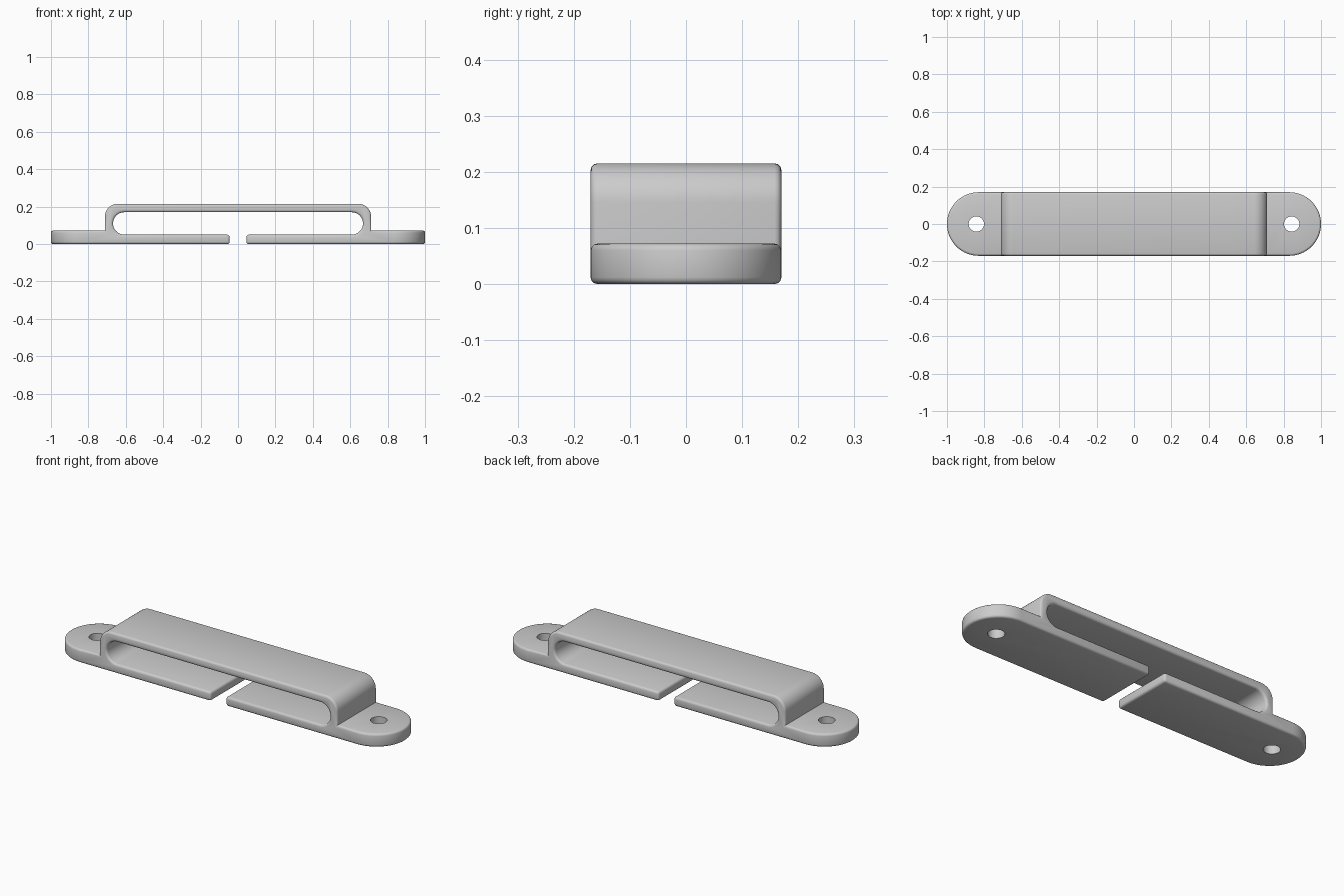
import bpy, bmesh, math

if "Cube" in bpy.data.objects:
    bpy.data.objects.remove(bpy.data.objects["Cube"])

HALF_W = 0.17      # half depth of the strap
EDGE = 0.012       # edge rounding

grey = bpy.data.materials.new("plain grey")
grey.diffuse_color = (0.6, 0.6, 0.6, 1)
grey.use_nodes = True
grey.node_tree.nodes["Principled BSDF"].inputs["Base Color"].default_value = grey.diffuse_color


def arc(cx, cy, r, a0, a1, n):
    return [(cx + r * math.cos(math.radians(a0 + (a1 - a0) * i / n)),
             cy + r * math.sin(math.radians(a0 + (a1 - a0) * i / n)))
            for i in range(n + 1)]


def prism(name, outline, place, offset):
    """Extrude a closed 2D outline; place maps 2D points to 3D."""
    bm = bmesh.new()
    face = bm.faces.new([bm.verts.new(place(p)) for p in outline])
    ext = bmesh.ops.extrude_face_region(bm, geom=[face])
    verts = [v for v in ext["geom"] if isinstance(v, bmesh.types.BMVert)]
    bmesh.ops.translate(bm, verts=verts, vec=offset)
    bmesh.ops.recalc_face_normals(bm, faces=bm.faces)
    mesh = bpy.data.meshes.new(name)
    bm.to_mesh(mesh)
    bm.free()
    mesh.materials.append(grey)
    obj = bpy.data.objects.new(name, mesh)
    bpy.context.collection.objects.link(obj)
    return obj


def boolean(obj, cutter, operation):
    mod = obj.modifiers.new(operation.lower(), 'BOOLEAN')
    mod.operation, mod.solver, mod.object = operation, 'EXACT', cutter
    bpy.context.view_layer.objects.active = obj
    bpy.ops.object.modifier_apply(modifier=mod.name)
    bpy.data.objects.remove(cutter, do_unlink=True)


# Side profile: raised bridge, rounded slot, split lower arms, mounting tabs
right = [(0.045, 0.0), (1.1, 0.0), (1.1, 0.072), (0.712, 0.072)]
right += arc(0.642, 0.145, 0.07, 0, 90, 10)
inner = arc(0.608, 0.11, 0.06, 90, -90, 18) + [(0.045, 0.05)]


def mirrored(points):
    return [(-x, z) for x, z in reversed(points)]


profile = right + mirrored(right) + mirrored(inner) + inner
strap = prism("strap_bracket", profile, lambda p: (p[0], -0.25, p[1]), (0, 0.5, 0))

# Trim to the round-ended plan
c = 1 - HALF_W
plan = arc(c, 0, HALF_W, -90, 90, 32) + arc(-c, 0, HALF_W, 90, 270, 32)
boolean(strap, prism("plan_trim", plan, lambda p: (p[0], p[1], -0.1), (0, 0, 0.5)),
        'INTERSECT')

# Round every convex sharp edge
bm = bmesh.new()
bm.from_mesh(strap.data)
bmesh.ops.remove_doubles(bm, verts=bm.verts, dist=1e-5)
sharp = [e for e in bm.edges
         if len(e.link_faces) == 2 and e.calc_face_angle_signed() > math.radians(40)]
bmesh.ops.bevel(bm, geom=sharp, offset=EDGE, offset_type='OFFSET', segments=3,
                profile=0.5, affect='EDGES', clamp_overlap=True)
bm.to_mesh(strap.data)
bm.free()

# Screw holes
for side in (-1, 1):
    hole = prism("hole_cutter", arc(side * 0.843, 0, 0.041, 0, 348.75, 31),
                 lambda p: (p[0], p[1], -0.1), (0, 0, 0.4))
    boolean(strap, hole, 'DIFFERENCE')

# Smooth shading with crisp corners
bpy.ops.object.select_all(action='DESELECT')
strap.select_set(True)
bpy.context.view_layer.objects.active = strap
bpy.ops.object.shade_smooth_by_angle(angle=math.radians(35))
